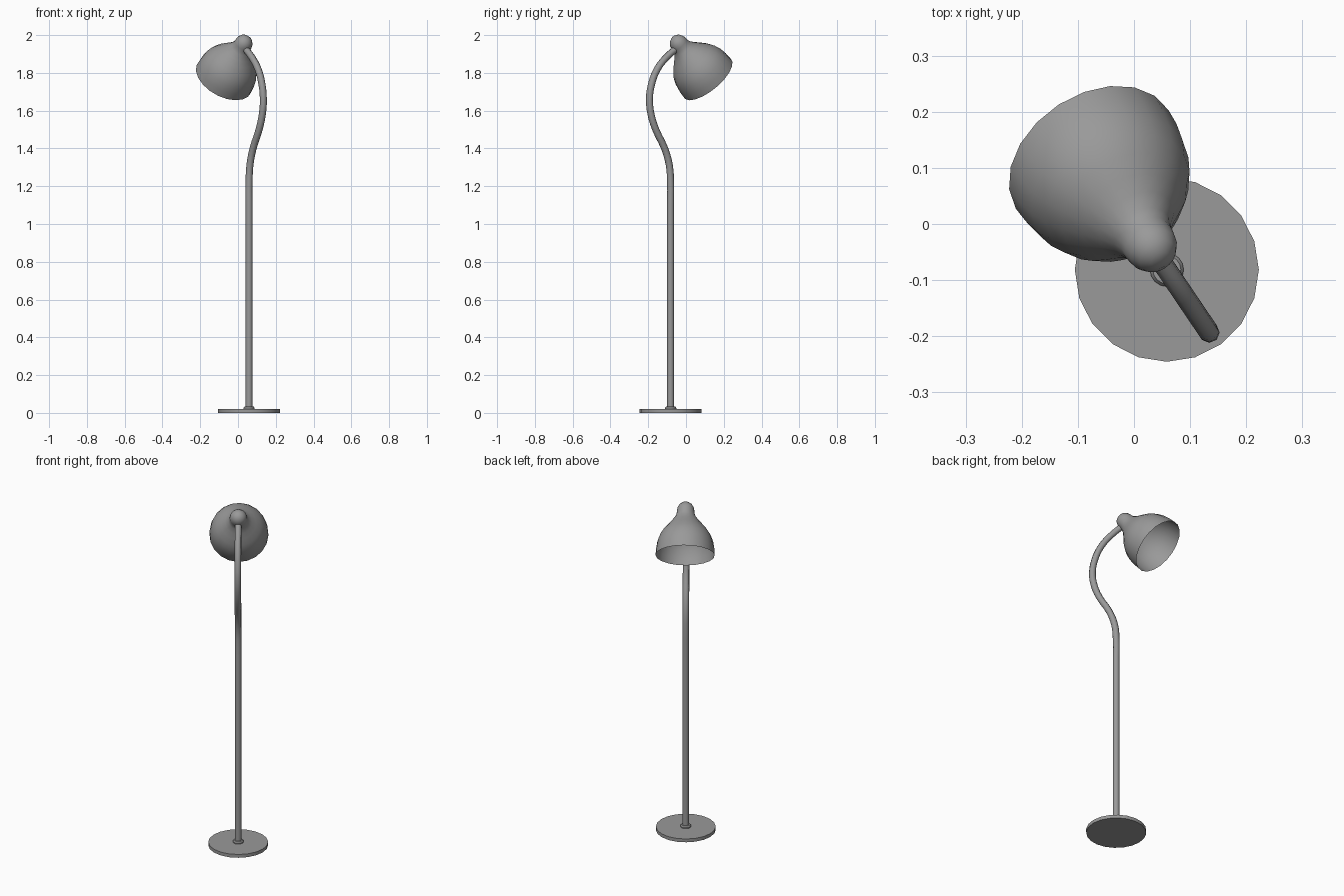
import bpy, bmesh
from math import sin, cos, pi, radians
from mathutils import Vector

if "Cube" in bpy.data.objects:
    bpy.data.objects.remove(bpy.data.objects["Cube"])

PX, PY = 0.0585, -0.0815                 # pole axis
D = Vector((-0.56, 0.828, 0)).normalized()  # horizontal direction the lamp faces
UP = Vector((0, 0, 1))

# Dark grey finish shared by all parts
finish = bpy.data.materials.new("dark_grey")
finish.diffuse_color = (0.32, 0.32, 0.32, 1)
finish.use_nodes = True
finish.node_tree.nodes["Principled BSDF"].inputs["Base Color"].default_value = finish.diffuse_color


def finish_part(ob, angle=35):
    """Apply the finish and smooth shading."""
    ob.data.materials.append(finish)
    bpy.ops.object.select_all(action='DESELECT')
    ob.select_set(True)
    bpy.context.view_layer.objects.active = ob
    bpy.ops.object.shade_smooth_by_angle(angle=radians(angle))


def lathe(name, profile, origin, axis, sides=20):
    """Revolve (radius, distance) pairs around an axis through origin."""
    bm = bmesh.new()
    rot = UP.rotation_difference(axis)
    rings = []
    for r, t in profile:
        n = 1 if r == 0 else sides
        rings.append([bm.verts.new(Vector(origin) + rot @ Vector(
            (r * cos(2 * pi * i / sides), r * sin(2 * pi * i / sides), t))) for i in range(n)])
    for a, b in zip(rings, rings[1:]):
        for i in range(sides):
            j = (i + 1) % sides
            quad = [a[i % len(a)], a[j % len(a)], b[j % len(b)], b[i % len(b)]]
            bm.faces.new(list(dict.fromkeys(quad)))
    bmesh.ops.recalc_face_normals(bm, faces=bm.faces)
    me = bpy.data.meshes.new(name)
    bm.to_mesh(me)
    bm.free()
    ob = bpy.data.objects.new(name, me)
    bpy.context.collection.objects.link(ob)
    finish_part(ob)


# Round floor base and the small collar around the pole
lathe("base", [(0, 0), (0.164, 0), (0.164, 0.02), (0, 0.02)], (PX, PY, 0), UP, 20)
lathe("pole_collar", [(0.03, 0.018), (0.03, 0.026), (0.025, 0.033), (0, 0.033)], (PX, PY, 0), UP, 16)

# Pole with gooseneck: (backward offset, height)
path = [(0, 0.02), (0, 1.1), (0, 1.22), (0.008, 1.31), (0.038, 1.4), (0.095, 1.5),
        (0.125, 1.58), (0.135, 1.66), (0.122, 1.74), (0.085, 1.82),
        (0.03, 1.88), (-0.045, 1.935)]
cu = bpy.data.curves.new("gooseneck_pole", 'CURVE')
cu.dimensions = '3D'
cu.bevel_depth = 0.0185
cu.bevel_resolution = 2
cu.resolution_u = 3
cu.use_fill_caps = True
sp = cu.splines.new('BEZIER')
sp.bezier_points.add(len(path) - 1)
for i, (bp, (p, z)) in enumerate(zip(sp.bezier_points, path)):
    bp.co = Vector((PX, PY, z)) - D * p
    bp.handle_left_type = bp.handle_right_type = 'VECTOR' if i < 2 else 'AUTO'
pole = bpy.data.objects.new("gooseneck_pole", cu)
bpy.context.collection.objects.link(pole)
bpy.ops.object.select_all(action='DESELECT')
pole.select_set(True)
bpy.context.view_layer.objects.active = pole
bpy.ops.object.convert(target='MESH')
finish_part(bpy.context.view_layer.objects.active, 60)

# Open bell shade with rounded knob, tilted 45 degrees down
shade = [(0, -0.045), (0.018, -0.042), (0.035, -0.030), (0.045, -0.012), (0.048, 0.006),
         (0.049, 0.022), (0.056, 0.04), (0.074, 0.065), (0.096, 0.09), (0.121, 0.12),
         (0.140, 0.15), (0.153, 0.185), (0.160, 0.225), (0.162, 0.265)]
lathe("lamp_shade", shade, Vector((PX, PY, 1.957)) + D * 0.05, (D - UP).normalized(), 20)
